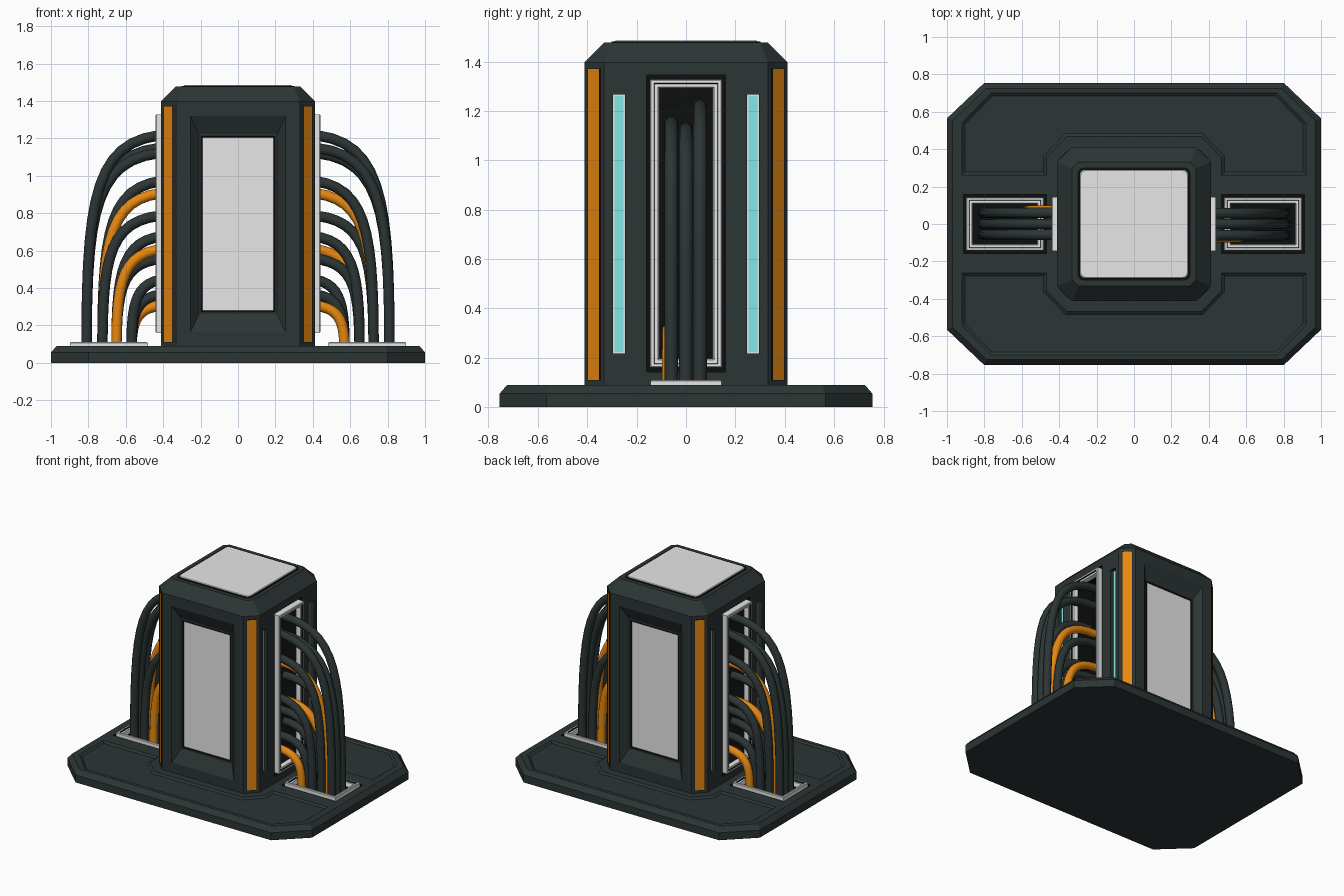
import bpy, bmesh
from math import pi, sin, cos
from mathutils import Matrix, Vector

if "Cube" in bpy.data.objects:
    bpy.data.objects.remove(bpy.data.objects["Cube"])

COLOURS = {
    "dark_metal": (0.025, 0.035, 0.035),
    "black_gap": (0.004, 0.005, 0.005),
    "light_grey": (0.8, 0.8, 0.8),
    "orange": (0.85, 0.26, 0.006),
    "teal": (0.23, 0.8, 0.8),
    "white_trim": (1.0, 1.0, 1.0),
}
MATS = list(COLOURS)
for name, rgb in COLOURS.items():
    m = bpy.data.materials.new(name)
    m.use_nodes = True
    m.diffuse_color = (*rgb, 1)
    m.node_tree.nodes["Principled BSDF"].inputs["Base Color"].default_value = (*rgb, 1)
DARK, BLACK, LIGHT, ORANGE, TEAL, WHITE = range(len(MATS))


def add_object(name, data, mats=MATS):
    ob = bpy.data.objects.new(name, data)
    bpy.context.collection.objects.link(ob)
    for n in mats:
        data.materials.append(bpy.data.materials[n])
    return ob


def inset(bm, face, thickness, depth, mat):
    ring = bmesh.ops.inset_individual(bm, faces=[face], thickness=thickness,
                                      depth=depth, use_even_offset=True)
    for f in ring["faces"]:
        f.material_index = mat


def chamfered(w, h, cx, cy):
    """Octagon with half sizes w, h."""
    return [(w, -h + cy), (w, h - cy), (w - cx, h), (-w + cx, h),
            (-w, h - cy), (-w, -h + cy), (-w + cx, -h), (w - cx, -h)]


def rect(x0, x1, y0, y1):
    return [(x0, y0), (x1, y0), (x1, y1), (x0, y1)]


def rounded(half, r, n=5):
    c = half - r
    pts = []
    for q, (sx, sy) in enumerate([(1, 1), (-1, 1), (-1, -1), (1, -1)]):
        for i in range(n + 1):
            a = (q + i / n) * pi / 2
            pts.append((sx * c + r * cos(a), sy * c + r * sin(a)))
    return pts


def prism(name, outline, z0, z1, mat, steps=(), cap=None, matrix=None, shape=None):
    """Extruded outline, top stepped by (inset, depth, colour); cap None opens both ends."""
    bm = bmesh.new()
    low = [bm.verts.new((x, y, z0)) for x, y in outline]
    top = [bm.verts.new((x, y, z1)) for x, y in outline]
    n = len(outline)
    if cap is not None:
        bm.faces.new(low[::-1])
    for i in range(n):
        j = (i + 1) % n
        bm.faces.new((low[i], low[j], top[j], top[i]))
    face = bm.faces.new(top)
    for f in bm.faces:
        f.material_index = mat
    bm.normal_update()
    if shape:
        shape(bm)
    for t, d, ring_mat in steps:
        inset(bm, face, t, d, ring_mat)
    if cap is None:
        bm.faces.remove(face)
    else:
        face.material_index = cap
    if matrix:
        bm.transform(matrix)
    me = bpy.data.meshes.new(name)
    bm.to_mesh(me)
    bm.free()
    return add_object(name, me)


def cut(ob, cutters):
    for c in cutters:
        mod = ob.modifiers.new("cut", "BOOLEAN")
        mod.operation = "DIFFERENCE"
        mod.solver = "EXACT"
        mod.object = c
    bpy.context.view_layer.update()
    graph = bpy.context.evaluated_depsgraph_get()
    me = bpy.data.meshes.new_from_object(ob.evaluated_get(graph))
    ob.modifiers.clear()
    ob.data = me
    for c in cutters:
        bpy.data.objects.remove(c)


def turn(a):
    return Matrix.Rotation(a, 4, "Z")


# local x, y, z become world y, z, x so plates can stand on a +x wall
WALL = Matrix(((0, 0, 1, 0), (1, 0, 0, 0), (0, 1, 0, 0), (0, 0, 0, 1)))
FLIP = Matrix.Rotation(pi, 4, "X")
SIDES = (("left", 0.0), ("right", pi))

# Base plate with two sunken panels and two cable wells
base = prism("base_plate", chamfered(1, 0.755, 0.2, 0.19), 0, 0.055, DARK,
             [(0.03, 0.035, DARK)], DARK)
half = [(0.92, 0.262), (0.92, 0.54), (0.765, 0.7)]
notch = [(0.36, 0.468), (0.468, 0.355), (0.468, 0.262)]
panel = half + [(-x, y) for x, y in half[::-1]]
panel += [(-x, y) for x, y in notch[::-1]] + notch
cutters = []
for side, a in SIDES:
    cutters.append(prism("panel_cutter", panel, -0.1, -0.0905, DARK,
                         [(0.016, 0.012, DARK)], DARK, FLIP @ turn(a)))
    cutters.append(prism("well_cutter", rect(0.468, 0.912, -0.158, 0.158), 0.02, 0.12,
                         BLACK, cap=BLACK, matrix=turn(a)))
cut(base, cutters)


# Tower: octagonal column, sloped shoulders, recessed front and back screens
def screens(bm):
    for f in [f for f in bm.faces if abs(f.normal.y) > 0.99]:
        inset(bm, f, 0.078, 0, DARK)
        inset(bm, f, 0.045, -0.045, DARK)
        mid = f.calc_center_median()
        for v in f.verts:
            v.co.z = mid.z + (v.co.z - mid.z) * 0.905
        inset(bm, f, 0.012, 0, DARK)
        inset(bm, f, 0.008, -0.006, BLACK)
        f.material_index = LIGHT


tower = prism("tower", chamfered(0.412, 0.412, 0.08, 0.08), 0.085, 1.397, DARK,
              [(0.08, 0.08, DARK)], DARK, shape=screens)
STRIPS = (("front", -0.272), ("back", 0.272))
cutters = []
for side, a in SIDES:
    cutters.append(prism("slot_cutter", rect(-0.16, 0.16, 0.142, 1.345), 0.22, 0.5, BLACK,
                         cap=BLACK, matrix=turn(a) @ WALL))
    for label, y in STRIPS:
        cutters.append(prism("strip_cutter", rect(y - 0.025, y + 0.025, 0.217, 1.267),
                             0.38, 0.5, DARK, cap=DARK, matrix=turn(a) @ WALL))
cut(tower, cutters)

# Roof panel
prism("roof_surround", rounded(0.302, 0.035), 1.47, 1.481, BLACK, cap=BLACK)
prism("roof_panel", rounded(0.29, 0.03), 1.47, 1.481, LIGHT, [(0.005, 0.004, LIGHT)], LIGHT)

# Stepped frames around the slots and wells
STEPS = [(0.004, 0.004, LIGHT), (0.011, 0, LIGHT), (0.003, -0.01, BLACK),
         (0.013, 0, LIGHT), (0.006, -0.03, LIGHT)]
for side, a in SIDES:
    prism(side + "_slot_frame", rect(-0.145, 0.145, 0.16, 1.328), 0.39, 0.436, LIGHT,
          STEPS, matrix=turn(a) @ WALL)
    prism(side + "_well_frame", rect(0.482, 0.898, -0.143, 0.143), 0.06, 0.106, LIGHT,
          STEPS, matrix=turn(a))
    # Glowing strips sunk either side of the slot
    for label, y in STRIPS:
        prism(f"{side}_{label}_light_strip", rect(y - 0.0245, y + 0.0245, 0.218, 1.266),
              0.375, 0.386, WHITE, [(0.006, 0, WHITE)], TEAL, turn(a) @ WALL)

# Orange strips on the four corner faces
for i in range(4):
    prism(f"corner_strip_{i + 1}", rect(-0.035, 0.035, 0.108, 1.372), 0.522, 0.529, BLACK,
          [(0.003, 0, BLACK)], ORANGE, turn(pi / 4 + i * pi / 2) @ WALL)

# Cables: three rows nested by height, as (height, colour) from outside in
ENDS = (0.81, 0.725, 0.65, 0.57)
ROWS = {
    0.057: ((1.22, DARK), (0.79, DARK), (0.61, ORANGE), (0.45, DARK)),
    0.0: ((1.125, DARK), (0.91, ORANGE), (0.56, DARK), (0.37, DARK)),
    -0.06: ((1.152, DARK), (0.975, DARK), (0.68, DARK), (0.31, ORANGE)),
}
FOOT, START, RADIUS = 0.04, 0.34, 0.028
cables = []
for side, a in SIDES:
    for row, (y, runs) in enumerate(ROWS.items()):
        for k, ((z, mat), x) in enumerate(zip(runs, ENDS)):
            if mat == ORANGE and y < 0:
                y -= 0.01
            cu = bpy.data.curves.new("cable", "CURVE")
            cu.dimensions = "3D"
            cu.bevel_depth = RADIUS
            cu.bevel_resolution = 4
            cu.resolution_u = 14
            sp = cu.splines.new("BEZIER")
            sp.bezier_points.add(1)
            p, q = sp.bezier_points
            for b in (p, q):
                b.handle_left_type = b.handle_right_type = "FREE"
            spin = turn(a)
            p.co = p.handle_left = spin @ Vector((START, y, z))
            p.handle_right = spin @ Vector((START + (x - START) * 0.92, y, z))
            q.co = q.handle_right = spin @ Vector((x, y, FOOT))
            q.handle_left = spin @ Vector((x, y, FOOT + (z - FOOT) * 0.72))
            cables.append(add_object(f"{side}_cable_{row + 1}_{k + 1}", cu, [MATS[mat]]))

# Turn the cables into smooth meshes
bpy.ops.object.select_all(action="DESELECT")
for ob in cables:
    ob.select_set(True)
bpy.context.view_layer.objects.active = cables[0]
bpy.ops.object.convert(target="MESH")
bpy.ops.object.shade_smooth()
